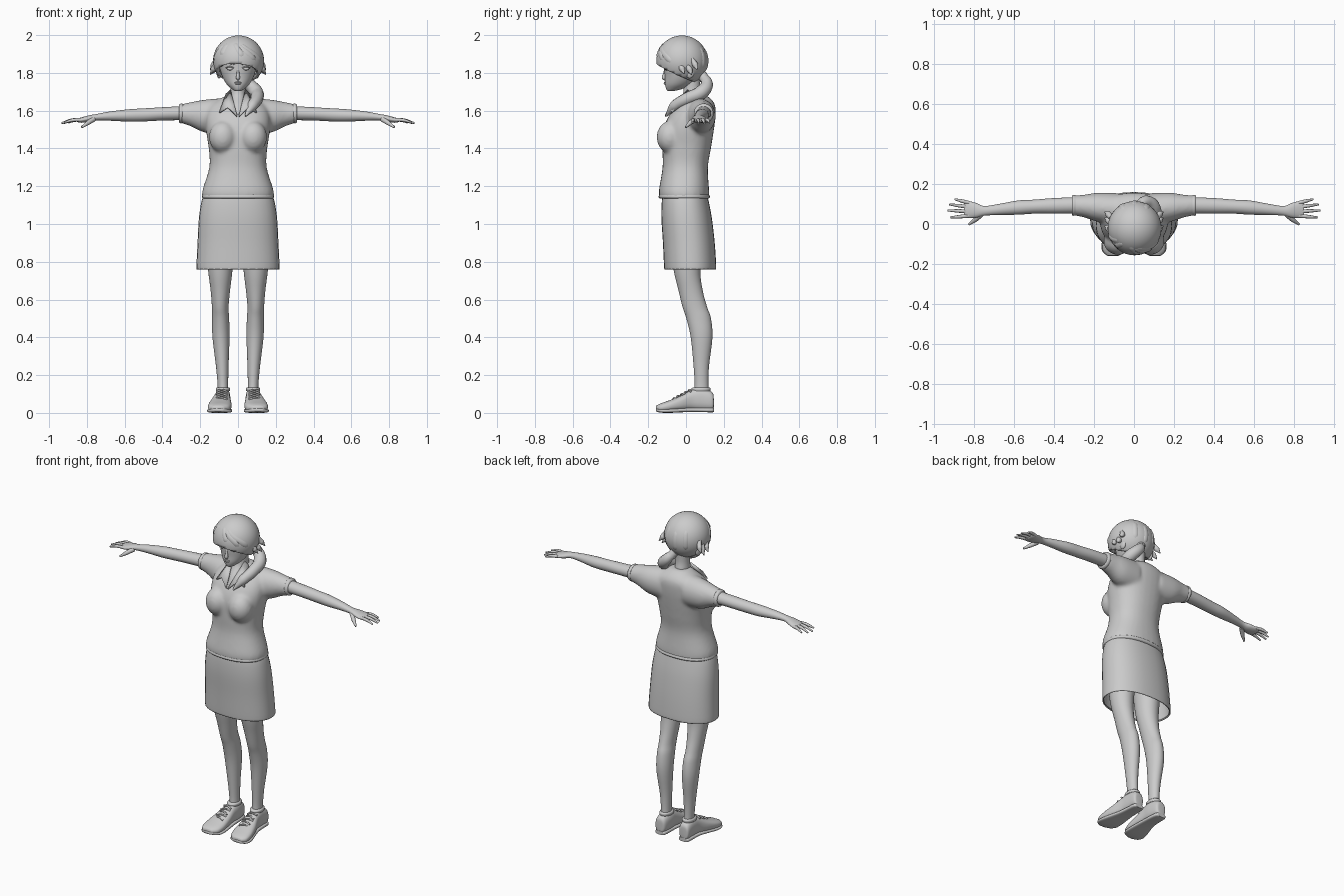
import bpy, bmesh, math
from mathutils import Vector

cube = bpy.data.objects.get("Cube")
if cube:
    bpy.data.objects.remove(cube)

grey = bpy.data.materials.new("plain_grey")
grey.use_nodes = True
grey.diffuse_color = (0.6, 0.6, 0.6, 1)
grey.node_tree.nodes["Principled BSDF"].inputs["Base Color"].default_value = (0.6, 0.6, 0.6, 1)


def finish(bm, name):
    """Turn a bmesh into a smooth shaded object."""
    bmesh.ops.recalc_face_normals(bm, faces=bm.faces)
    for f in bm.faces:
        f.smooth = True
    mesh = bpy.data.meshes.new(name)
    bm.to_mesh(mesh)
    bm.free()
    mesh.materials.append(grey)
    ob = bpy.data.objects.new(name, mesh)
    bpy.context.collection.objects.link(ob)
    return ob


def resample(rows, steps):
    """Catmull-Rom interpolation of section rows."""
    out = []
    for i in range(len(rows) - 1):
        p0, p1, p2 = rows[max(i - 1, 0)], rows[i], rows[i + 1]
        p3 = rows[min(i + 2, len(rows) - 1)]
        for k in range(steps):
            t = k / steps
            out.append([b + t * ((c - a) + t * (2*a - 5*b + 4*c - d + t * (3*b - a - 3*c + d))) / 2
                        for a, b, c, d in zip(p0, p1, p2, p3)])
    return out + [rows[-1]]


def loft(name, axis, rows, flip=1, power=1.0, sides=32, caps=True, steps=4):
    """Skin oval sections: position on axis, then low/high bounds of the other two axes."""
    bm, rings = bmesh.new(), []
    for t, a0, a1, b0, b1 in resample(rows, steps):
        ring = []
        for k in range(sides):
            ang = math.tau * k / sides
            c, s = math.cos(ang), math.sin(ang)
            a = (a0 + a1) / 2 + (a1 - a0) / 2 * math.copysign(abs(c) ** power, c)
            b = (b0 + b1) / 2 + (b1 - b0) / 2 * math.copysign(abs(s) ** power, s)
            x, y, z = {"x": (t, a, b), "y": (a, t, b), "z": (a, b, t)}[axis]
            ring.append(bm.verts.new((x * flip, y, z)))
        rings.append(ring)
    for lo, hi in zip(rings, rings[1:]):
        for k in range(sides):
            n = (k + 1) % sides
            bm.faces.new((lo[k], lo[n], hi[n], hi[k]))
    if caps:
        bm.faces.new(rings[0])
        bm.faces.new(rings[-1])
    return finish(bm, name)


def ball(name, centre, radii, cut=None):
    """Ellipsoid, optionally sliced by a plane (point, normal kept)."""
    bm = bmesh.new()
    bmesh.ops.create_uvsphere(bm, u_segments=40, v_segments=24, radius=1)
    for v in bm.verts:
        v.co = Vector(c + r * q for c, r, q in zip(centre, radii, v.co))
    if cut:
        bmesh.ops.bisect_plane(bm, geom=bm.verts[:] + bm.edges[:] + bm.faces[:],
                               plane_co=cut[0], plane_no=cut[1], clear_inner=True)
    return finish(bm, name)


def tube(name, points, radii, size=1.0):
    """Tapered round strand through the points."""
    data = bpy.data.curves.new(name, "CURVE")
    data.dimensions = "3D"
    data.bevel_depth = size
    data.bevel_resolution = 4
    data.resolution_u = 8
    data.use_fill_caps = True
    sp = data.splines.new("BEZIER")
    sp.bezier_points.add(len(points) - 1)
    for bp, p, r in zip(sp.bezier_points, points, radii):
        bp.co, bp.radius = p, r
        bp.handle_left_type = bp.handle_right_type = "AUTO"
    ob = bpy.data.objects.new(name, data)
    bpy.context.collection.objects.link(ob)
    bpy.ops.object.select_all(action="DESELECT")
    ob.select_set(True)
    bpy.context.view_layer.objects.active = ob
    bpy.ops.object.convert(target="MESH")
    ob = bpy.context.view_layer.objects.active
    ob.data.materials.clear()
    ob.data.materials.append(grey)
    ob.data.shade_smooth()
    return ob


# shirt: torso, bust and sleeves fused into one soft surface
parts = [loft("shirt", "z", [
    (1.135, -.188, .188, -.14, .122), (1.18, -.188, .188, -.143, .122),
    (1.3, -.152, .152, -.124, .116), (1.4, -.155, .155, -.125, .132),
    (1.5, -.17, .17, -.12, .148), (1.57, -.17, .17, -.092, .156),
    (1.625, -.15, .15, -.05, .155), (1.66, -.1, .1, -.02, .135),
    (1.685, -.055, .055, 0, .1)], power=.88)]
for s in (1, -1):
    parts.append(ball("bust", (s * .08, -.085, 1.46), (.073, .07, .085)))
    parts.append(loft("sleeve", "x", [
        (.08, -.01, .155, 1.47, 1.667), (.18, .01, .157, 1.485, 1.658),
        (.25, .033, .147, 1.517, 1.645), (.31, .044, .143, 1.537, 1.633)], s))
bpy.ops.object.select_all(action="DESELECT")
for ob in parts:
    ob.select_set(True)
shirt = bpy.context.view_layer.objects.active = parts[0]
bpy.ops.object.join()
remesh = shirt.modifiers.new("fuse", "REMESH")
remesh.mode, remesh.voxel_size, remesh.use_smooth_shade = "VOXEL", .01, True
soften = shirt.modifiers.new("soften", "SMOOTH")
soften.factor, soften.iterations = .5, 8

# skirt and hems
skirt = loft("skirt", "z", [
    (.76, -.217, .217, -.113, .157), (.775, -.22, .22, -.116, .16),
    (.9, -.214, .214, -.122, .152), (1.03, -.207, .207, -.13, .137),
    (1.12, -.193, .193, -.128, .12), (1.17, -.175, .175, -.12, .108)],
    power=.88, caps=False)
skirt.modifiers.new("cloth", "SOLIDIFY").thickness = .008
loft("shirt_hem", "z", [(1.135, -.184, .184, -.138, .12), (1.142, -.191, .191, -.145, .127),
                        (1.155, -.188, .188, -.142, .123)], power=.88)

# neck and head
loft("neck", "z", [(1.58, -.055, .055, -.085, .08), (1.63, -.05, .05, -.06, .09),
                   (1.68, -.043, .043, -.02, .083), (1.73, -.04, .04, -.012, .075),
                   (1.82, -.045, .045, -.01, .08)])
loft("head", "z", [
    (1.705, -.017, .017, -.098, -.06), (1.715, -.033, .033, -.105, -.02),
    (1.74, -.06, .06, -.111, .03), (1.78, -.083, .083, -.112, .07),
    (1.83, -.097, .097, -.116, .09), (1.9, -.1, .1, -.115, .09),
    (1.96, -.06, .06, -.07, .06)])
tube("nose", [(0, -.108, 1.825), (0, -.114, 1.795), (0, -.116, 1.773), (0, -.106, 1.765)],
     (.5, .75, 1.1, .6), .01)
for z, w in ((1.749, .018), (1.742, .015)):
    ball("lip", (0, -.11, z), (w, .008, .0045))

# hair cap with sloping fringe line and swept locks
HAIR, SIZE = Vector((.003, -.021, 1.864)), Vector((.135, .136, .134))
hair = ball("hair_cap", HAIR, SIZE, ((0, -.03, 1.79), (.08, .46, 1)))
hair.modifiers.new("thickness", "SOLIDIFY").thickness = .02


def on_hair(azimuth, height, scale):
    a, e = math.radians(azimuth), math.radians(height)
    d = Vector((math.sin(a) * math.cos(e), -math.cos(a) * math.cos(e), math.sin(e)))
    return HAIR + d * SIZE * scale


# azimuth and height at the start and the end of each lock
for start, end in (((-25, 65), (20, -6)), ((-25, 62), (62, -16)), ((-30, 68), (95, -24)),
                   ((-35, 60), (-48, 0)), ((-40, 62), (-85, -18)), ((150, 65), (150, -42)),
                   ((-150, 65), (-150, -42)), ((180, 60), (180, -48))):
    path = [on_hair(start[0] + (end[0] - start[0]) * t, start[1] + (end[1] - start[1]) * t, .83)
            for t in (0, .35, .7, 1)]
    tube("hair_lock", path, (.3, .95, 1, .3), .027)

# ponytail over the left shoulder
tube("hair_tie", [(.02, .085, 1.79), (.035, .1, 1.765)], (1, 1), .026)
tube("ponytail", [(.02, .08, 1.79), (.055, .11, 1.745), (.095, .085, 1.7), (.1, .01, 1.665),
                  (.075, -.06, 1.625), (.04, -.105, 1.572)], (.6, 1, 1.15, 1.05, .9, .15), .032)

for side, s in (("left", 1), ("right", -1)):
    # face details, ears and side tufts
    ball(side + "_eye", (s * .04, -.101, 1.822), (.02, .012, .009))
    tube(side + "_eyelid", [(s * .017, -.112, 1.823), (s * .04, -.114, 1.832),
                            (s * .064, -.1, 1.826)], (.5, 1, .5), .004)
    tube(side + "_brow", [(s * .015, -.114, 1.843), (s * .045, -.111, 1.851),
                          (s * .07, -.095, 1.845)], (.6, 1, .3), .005)
    ball(side + "_ear", (s * .1, .02, 1.805), (.014, .024, .034))
    for y, z in ((-.02, 1.795), (.02, 1.79), (.05, 1.815)):
        tube(side + "_tuft", [(s * .115, y - .02, z + .06), (s * .13, y, z + .025),
                              (s * .148, y + .01, z)], (.7, 1, .1), .016)

    # collar flap
    bm = bmesh.new()
    flap = [(.04, .01, 1.712), (.065, .015, 1.69), (.1, -.076, 1.592), (.055, -.09, 1.62),
            (.004, -.113, 1.572)]
    order = [bm.verts.new((s * x, y, z)) for x, y, z in flap]
    bm.faces.new(order[:4])
    bm.faces.new((order[0], order[3], order[4]))
    collar = finish(bm, side + "_collar")
    collar.modifiers.new("cloth", "SOLIDIFY").thickness = .008

    # sleeve cuff, arm and palm
    loft(side + "_cuff", "x", [(.292, .044, .144, 1.537, 1.636), (.302, .041, .146, 1.533, 1.638),
                               (.312, .044, .143, 1.537, 1.633)], s)
    loft(side + "_arm", "x", [
        (.28, .053, .134, 1.55, 1.625), (.4, .052, .13, 1.548, 1.618),
        (.5, .052, .122, 1.543, 1.612), (.58, .047, .118, 1.542, 1.607),
        (.68, .045, .1, 1.547, 1.595), (.75, .042, .09, 1.548, 1.582),
        (.79, .032, .105, 1.54, 1.575), (.83, .029, .115, 1.536, 1.564),
        (.852, .036, .11, 1.54, 1.558)], s, sides=20)
    # fingers: root y, tip x, tip y, tip z
    for name, y, tx, ty, tz in (("little", .106, .898, .124, 1.537), ("ring", .085, .925, .098, 1.533),
                                ("middle", .063, .934, .068, 1.534), ("index", .041, .92, .033, 1.537)):
        tube(f"{side}_{name}_finger", [(s * .825, y, 1.551), (s * (.825 + tx) / 2, (y + ty) / 2, 1.55),
                                       (s * tx, ty, tz)], (1, .95, .5), .0095)
    tube(side + "_thumb", [(s * .765, .05, 1.555), (s * .795, .022, 1.535), (s * .828, -.002, 1.512)],
         (1.3, 1.1, .5), .011)

    # leg
    loft(side + "_leg", "z", [
        (.1, .05, .108, .042, .122), (.15, .052, .108, .046, .118),
        (.25, .05, .117, .04, .122), (.4, .045, .135, .025, .14),
        (.5, .047, .137, .002, .132), (.56, .05, .138, -.018, .112),
        (.65, .042, .145, -.04, .088), (.77, .028, .16, -.068, .076),
        (1, .008, .18, -.1, .1)], s)

    # shoe, sole, ankle rim and laces
    shoe = loft(side + "_shoe", "y", [
        (.147, .07, .1, .03, .075), (.138, .05, .116, .014, .11), (.08, .041, .12, .012, .132),
        (.03, .041, .125, .014, .122), (-.03, .036, .145, .01, .09), (-.09, .034, .158, .005, .066),
        (-.135, .046, .156, .004, .05), (-.158, .075, .135, .012, .038)], s, power=.8)
    loft(side + "_sole", "y", [
        (.147, .068, .1, .006, .026), (.135, .047, .118, .003, .028), (.03, .04, .126, .005, .028),
        (-.09, .031, .161, 0, .022), (-.138, .045, .158, .002, .022), (-.16, .08, .132, .008, .024)],
         s, power=.6)
    loft(side + "_shoe_rim", "z", [(.115, .044, .116, .03, .128), (.128, .042, .117, .028, .13),
                                   (.135, .047, .112, .038, .124)], s)
    for i in range(5):
        y, z = .018 - i * .02, .119 - i * .0105
        lean = .007 if i % 2 else -.007
        tube(side + "_lace", [(s * .058, y + lean, z - .006), (s * .086, y, z + .003),
                              (s * .116, y - lean, z - .006)], (1, 1, 1), .005)
